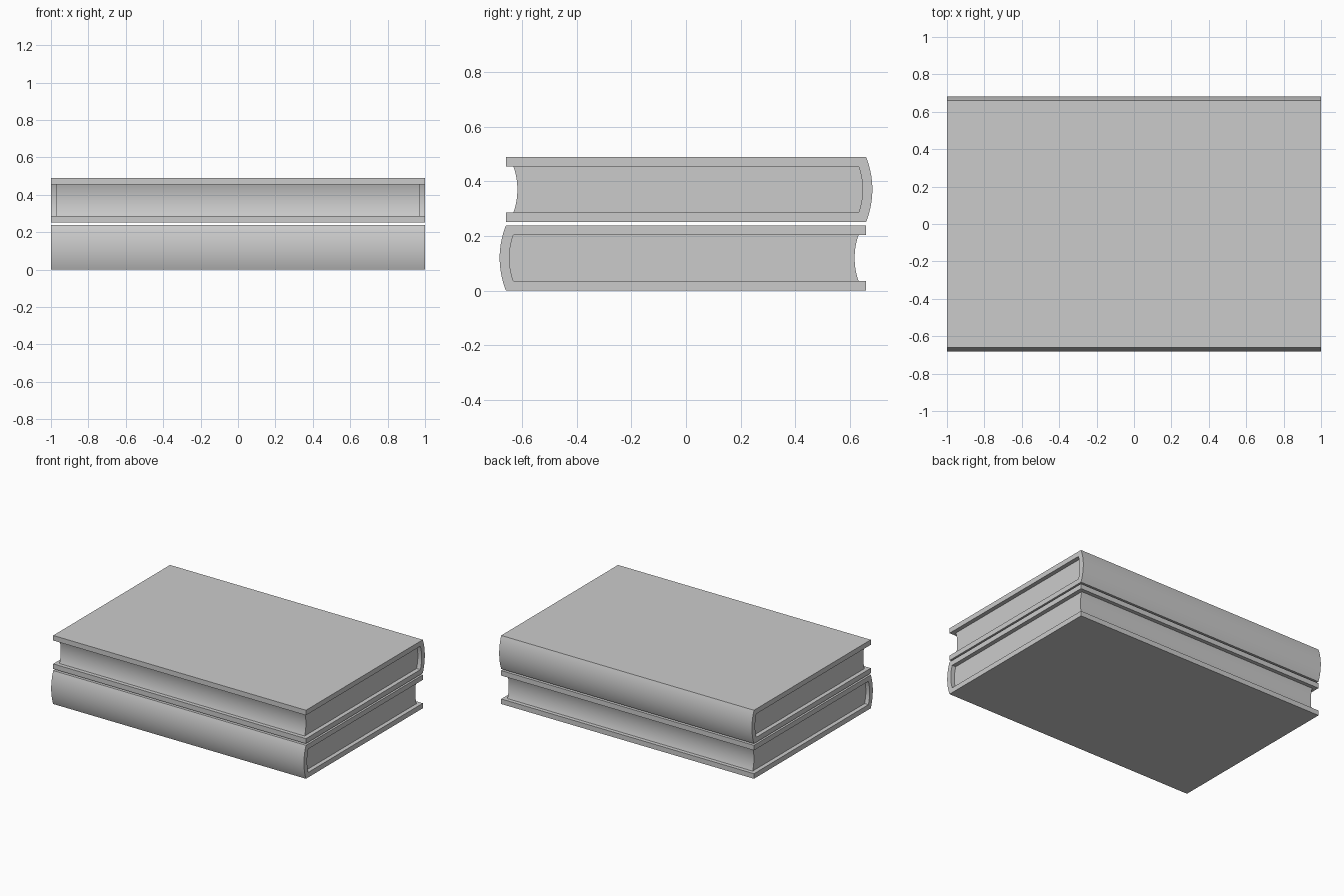
import bpy, bmesh, math

cube = bpy.data.objects.get("Cube")
if cube:
    bpy.data.objects.remove(cube, do_unlink=True)

grey = bpy.data.materials.new("plain grey")
grey.use_nodes = True
colour = (0.6, 0.6, 0.6, 1)
grey.diffuse_color = colour
grey.node_tree.nodes["Principled BSDF"].inputs["Base Color"].default_value = colour

HEIGHT, BOARD = 0.239, 0.036


def arc(y, z0, z1, bulge, steps=16):
    """Shallow circular arc from z0 to z1, bowed along y by bulge."""
    half = (z1 - z0) / 2
    radius = (half ** 2 + bulge ** 2) / (2 * abs(bulge))
    sweep = math.asin(half / radius)
    points = []
    for i in range(steps + 1):
        a = sweep * (2 * i / steps - 1)
        depth = radius * (math.cos(a) - math.cos(sweep))
        points.append((y + math.copysign(depth, bulge), (z0 + z1) / 2 + radius * math.sin(a)))
    return points


def extrude_profile(name, profile, half_length, turn, z):
    """Extrude a y-z profile along x; turn = -1 faces the spine to the back."""
    bm = bmesh.new()
    face = bm.faces.new([bm.verts.new((-half_length, y, h)) for y, h in profile])
    new = bmesh.ops.extrude_face_region(bm, geom=[face])["geom"]
    bmesh.ops.translate(bm, vec=(2 * half_length, 0, 0),
                        verts=[v for v in new if isinstance(v, bmesh.types.BMVert)])
    for v in bm.verts:
        v.co.y *= turn
        v.co.z += z
    bmesh.ops.recalc_face_normals(bm, faces=bm.faces)
    mesh = bpy.data.meshes.new(name)
    bm.to_mesh(mesh)
    bm.free()
    mesh.materials.append(grey)
    obj = bpy.data.objects.new(name, mesh)
    bpy.context.collection.objects.link(obj)
    bpy.ops.object.select_all(action="DESELECT")
    obj.select_set(True)
    bpy.context.view_layer.objects.active = obj
    bpy.ops.object.shade_smooth_by_angle(angle=math.radians(25))


def book(prefix, turn, z):
    low, high = BOARD, HEIGHT - BOARD
    spine_inside = arc(-0.633, low, high, -0.014)
    # Cover: rounded spine joined to the two boards
    cover = arc(-0.66, 0, HEIGHT, -0.023)
    cover += [(0.66, HEIGHT), (0.66, high)] + spine_inside[::-1] + [(0.66, low), (0.66, 0)]
    extrude_profile(prefix + "_cover", cover, 1.0, turn, z)
    # Page block: rounded at the spine, hollowed at the fore edge
    pages = spine_inside + arc(0.632, low, high, -0.014)[::-1]
    extrude_profile(prefix + "_pages", pages, 0.97, turn, z)


book("lower_book", 1, 0)
book("upper_book", -1, 0.251)
